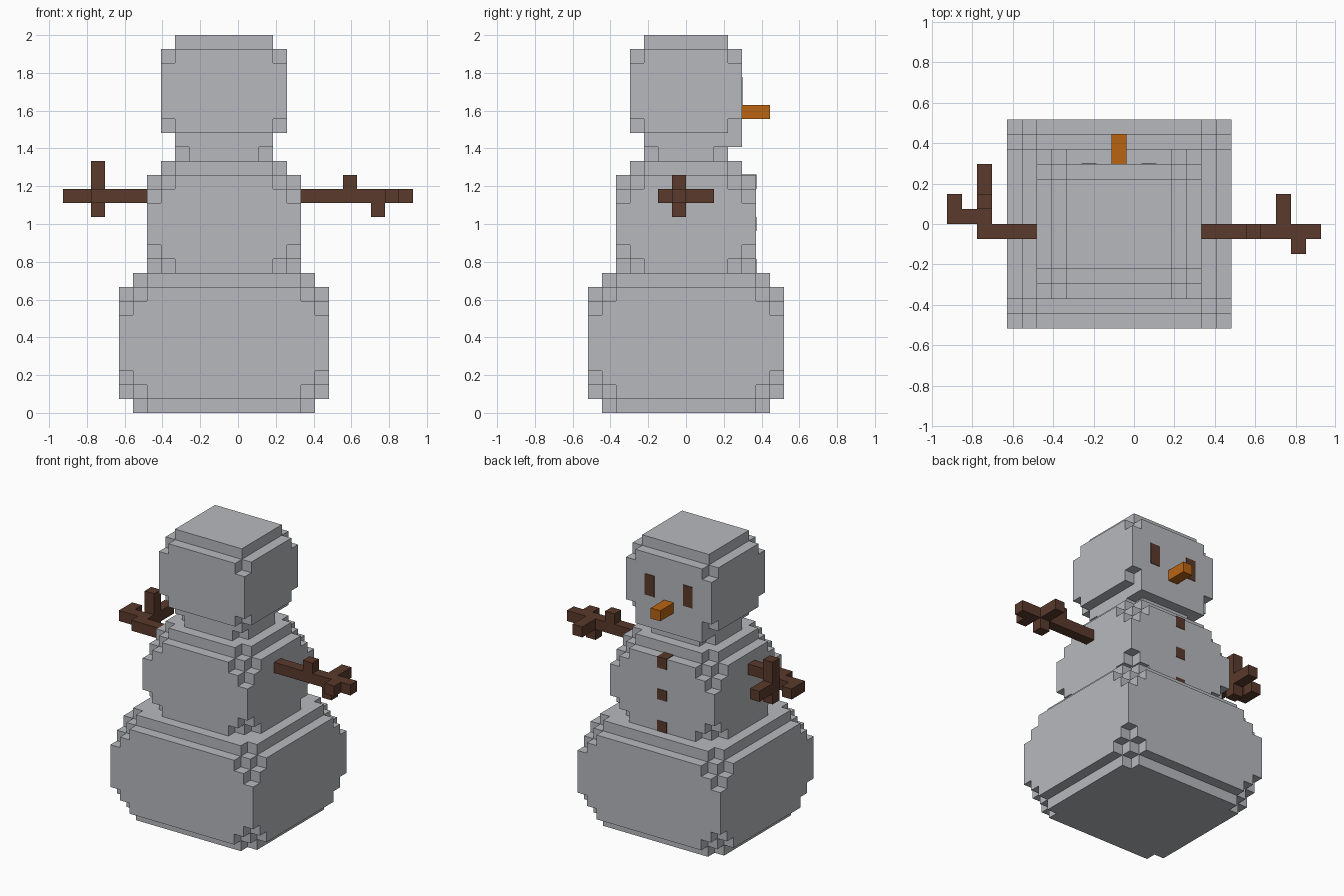
import bpy
import bmesh
from mathutils import Vector

if "Cube" in bpy.data.objects:
    bpy.data.objects.remove(bpy.data.objects["Cube"], do_unlink=True)

U = 2 / 27          # one block
MID_X = -1          # the body's axis, in blocks
PROUD = 0.05        # how far painted details stand out, in blocks


def make_material(name, rgb):
    mat = bpy.data.materials.new(name)
    mat.use_nodes = True
    mat.diffuse_color = (*rgb, 1)
    mat.node_tree.nodes["Principled BSDF"].inputs["Base Color"].default_value = (*rgb, 1)
    return mat


snow = make_material("snow grey", (0.47, 0.485, 0.51))
wood = make_material("bark brown", (0.102, 0.042, 0.025))
carrot = make_material("carrot orange", (0.48, 0.127, 0.006))


def finish(name, bm, mat):
    bmesh.ops.scale(bm, vec=(U, U, U), verts=bm.verts)
    bmesh.ops.recalc_face_normals(bm, faces=bm.faces)
    mesh = bpy.data.meshes.new(name)
    bm.to_mesh(mesh)
    bm.free()
    mesh.materials.append(mat)
    obj = bpy.data.objects.new(name, mesh)
    bpy.context.collection.objects.link(obj)
    return obj


def add_box(bm, low, high):
    low, high = Vector(low), Vector(high)
    verts = bmesh.ops.create_cube(bm, size=1)["verts"]
    bmesh.ops.scale(bm, vec=high - low, verts=verts)
    bmesh.ops.translate(bm, vec=(low + high) / 2, verts=verts)


def boxes(name, mat, *pairs):
    bm = bmesh.new()
    for low, high in pairs:
        add_box(bm, low, high)
    return finish(name, bm, mat)


def add_slab(bm, width, depth, notch, z0, z1):
    """Extruded rectangle whose corners are cut in 'notch' one-block stairs."""
    hx, hy = width / 2, depth / 2
    stair = [(hx - notch, hy)]
    for i in range(notch):
        stair += [(hx - notch + i, hy - i - 1), (hx - notch + i + 1, hy - i - 1)]
    outline = []
    for sx, sy in ((1, 1), (1, -1), (-1, -1), (-1, 1)):
        corner = stair if sx * sy > 0 else stair[::-1]
        outline += [(sx * x + MID_X, sy * y) for x, y in corner]
    face = bm.faces.new([bm.verts.new((x, y, z0)) for x, y in outline])
    top = bmesh.ops.extrude_face_region(bm, geom=[face], use_keep_orig=True)["geom"]
    bmesh.ops.translate(bm, vec=(0, 0, z1 - z0),
                        verts=[v for v in top if isinstance(v, bmesh.types.BMVert)])


def snowball(name, base, layers):
    """Stack slabs given as (width, depth, notch, height)."""
    bm = bmesh.new()
    z = base
    for width, depth, notch, height in layers:
        add_slab(bm, width, depth, notch, z, z + height)
        z += height
    return bm


# Stacked snowballs
rim, wide = (13, 12), (15, 14)
finish("lower_body", snowball("lower_body", 0, [
    (*rim, 1, 1), (*wide, 2, 1), (*wide, 1, 1), (*wide, 0, 4),
    (*wide, 1, 1), (*wide, 2, 1), (*rim, 1, 1)]), snow)

rim, wide = (9, 8), (11, 10)
finish("middle_body", snowball("middle_body", 10, [
    (*wide, 2, 1), (*wide, 1, 1), (*wide, 0, 3),
    (*wide, 1, 1), (*wide, 2, 1), (*rim, 1, 1)]), snow)

rim, wide = (7, 6), (9, 8)
head = snowball("head", 18, [
    (*rim, 1, 1), (*rim, 0, 1), (*wide, 1, 1), (*wide, 0, 4),
    (*wide, 1, 1), (*rim, 0, 1)])
finish("head", head, snow)

# Chin row under the face
boxes("chin", snow, ((-4.5, 3, 19), (2.5, 4, 20)))

# Face
boxes("nose", carrot, ((-1.5, 4, 21), (-0.5, 6, 22)))
for name, x in (("left_eye", 0.5), ("right_eye", -3.5)):
    boxes(name, wood, ((x, 4 - PROUD, 22), (x + 1, 4 + PROUD, 24)))

# Buttons; the top one wraps over the shoulder step
for name, z in (("lower_button", 10), ("middle_button", 13)):
    boxes(name, wood, ((-1.5, 5 - PROUD, z), (-0.5, 5 + PROUD, z + 1)))
boxes("top_button", wood, ((-1.5, 4, 16), (-0.5, 5 + PROUD, 17 + PROUD)))

# Twig arms
boxes("left_arm", wood,
      ((4.5, -1, 15), (12.5, 0, 16)),
      ((7.5, -1, 16), (8.5, 0, 17)),
      ((9.5, -1, 14), (10.5, 0, 15)),
      ((9.5, 0, 15), (10.5, 2, 16)),
      ((10.5, -2, 15), (11.5, -1, 16)))
boxes("right_arm", wood,
      ((-10.5, -1, 15), (-6.5, 0, 16)),
      ((-10.5, 0, 15), (-9.5, 1, 16)),
      ((-10.5, 1, 14), (-9.5, 2, 18)),
      ((-10.5, 2, 15), (-9.5, 4, 16)),
      ((-12.5, 0, 15), (-10.5, 1, 16)),
      ((-12.5, 1, 15), (-11.5, 2, 16)))
